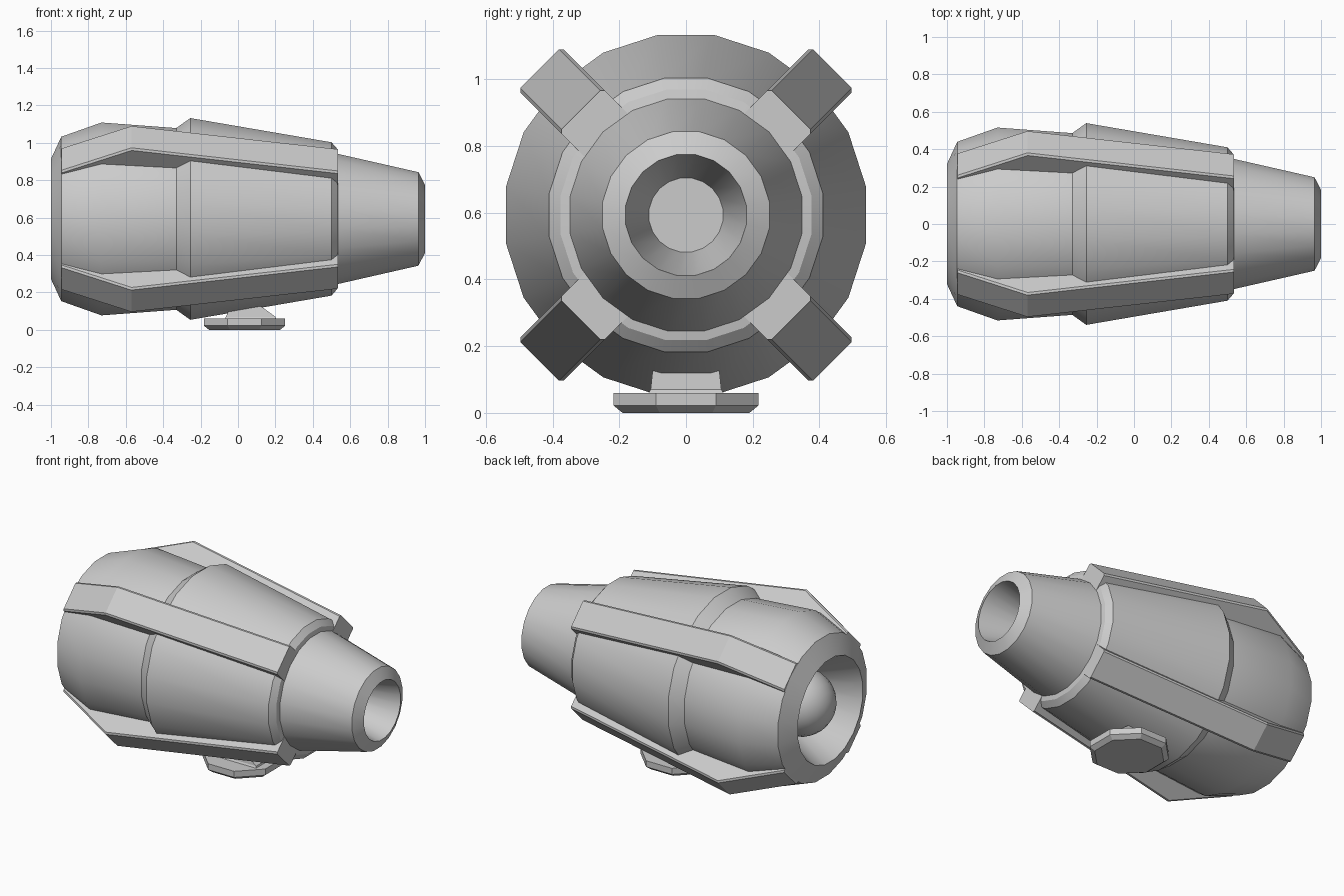
import bpy, bmesh, math
from mathutils import Matrix, Vector

if "Cube" in bpy.data.objects:
    bpy.data.objects.remove(bpy.data.objects["Cube"])

AXIS_Z = 0.593
grey = bpy.data.materials.new("light grey")
grey.diffuse_color = (0.6, 0.6, 0.6, 1)
grey.use_nodes = True
grey.node_tree.nodes["Principled BSDF"].inputs["Base Color"].default_value = grey.diffuse_color


def finish(name, bm, smooth=True, angle=30):
    bmesh.ops.recalc_face_normals(bm, faces=bm.faces)
    me = bpy.data.meshes.new(name)
    bm.to_mesh(me)
    bm.free()
    me.materials.append(grey)
    ob = bpy.data.objects.new(name, me)
    bpy.context.collection.objects.link(ob)
    if smooth:
        bpy.ops.object.select_all(action='DESELECT')
        ob.select_set(True)
        bpy.context.view_layer.objects.active = ob
        bpy.ops.object.shade_smooth_by_angle(angle=math.radians(angle))
    return ob


def lathe(bm, profile, sides, matrix, offset=0.5):
    """Turn (height, radius) points about local z and cap both ends."""
    rings = []
    for h, r in profile:
        ring = []
        for i in range(sides):
            a = 2 * math.pi * (i + offset) / sides
            ring.append(bm.verts.new(matrix @ Vector((r * math.cos(a), r * math.sin(a), h))))
        rings.append(ring)
    for a, b in zip(rings, rings[1:]):
        for i in range(sides):
            j = (i + 1) % sides
            bm.faces.new((a[i], a[j], b[j], b[i]))
    bm.faces.new(rings[0])
    bm.faces.new(rings[-1])


# local z -> world x, centred on the body axis
along_x = Matrix.Translation((0, 0, AXIS_Z)) @ Matrix.Rotation(math.pi / 2, 4, 'Y')

# main shell: rear dish, hull, step, nozzle and bore
bm = bmesh.new()
lathe(bm, [(-0.72, 0.19), (-1.0, 0.325), (-0.945, 0.445), (-0.73, 0.522),
           (-0.33, 0.492), (-0.255, 0.546), (0.5, 0.415), (0.53, 0.38),
           (0.535, 0.352), (0.965, 0.253), (1.0, 0.183), (0.7, 0.112)],
      20, along_x)
finish("body_shell", bm)

# ball in the rear dish
bm = bmesh.new()
bmesh.ops.create_uvsphere(bm, u_segments=20, v_segments=12, radius=0.2,
                          matrix=Matrix.Translation((-0.8, 0, AXIS_Z)) @ Matrix.Rotation(math.pi / 2, 4, 'Y'))
finish("rear_ball", bm)

# four diagonal fins
outline = [(-0.945, 0.36), (-0.945, 0.45), (-0.57, 0.62), (0.535, 0.445), (0.535, 0.34)]
for k in range(4):
    bm = bmesh.new()
    rot = Matrix.Translation((0, 0, AXIS_Z)) @ Matrix.Rotation(math.radians(45 + 90 * k), 4, 'X')
    sides = [[bm.verts.new(rot @ Vector((x, t, r))) for x, r in outline] for t in (-0.092, 0.092)]
    bm.faces.new(sides[0])
    bm.faces.new(sides[1])
    n = len(outline)
    outer = []
    for i in range(n):
        j = (i + 1) % n
        bm.faces.new((sides[0][i], sides[0][j], sides[1][j], sides[1][i]))
    for s in sides:
        for i in (1, 2):
            outer.append(bm.edges.get((s[i], s[i + 1])))
    bmesh.ops.bevel(bm, geom=outer, offset=0.01, segments=1, affect='EDGES')
    finish("fin_%d" % (k + 1), bm, smooth=False)

# foot disc under the hull
bm = bmesh.new()
c = 1 / math.cos(math.pi / 8)
lathe(bm, [(0, 0.19 * c), (0.022, 0.217 * c), (0.06, 0.217 * c)], 8,
      Matrix.Translation((0.035, 0, 0)))
finish("foot_disc", bm, smooth=False)

# tapered neck joining the foot to the hull
bm = bmesh.new()
levels = []
for z, x0, x1, w in ((0.055, -0.07, 0.205, 0.115), (0.07, -0.065, 0.2, 0.106), (0.125, -0.04, 0.125, 0.1)):
    levels.append([bm.verts.new((x, y, z)) for x, y in ((x0, -w), (x1, -w), (x1, w), (x0, w))])
for a, b in zip(levels, levels[1:]):
    for i in range(4):
        j = (i + 1) % 4
        bm.faces.new((a[i], a[j], b[j], b[i]))
bm.faces.new(levels[0])
bm.faces.new(levels[-1])
finish("foot_neck", bm, smooth=False)
